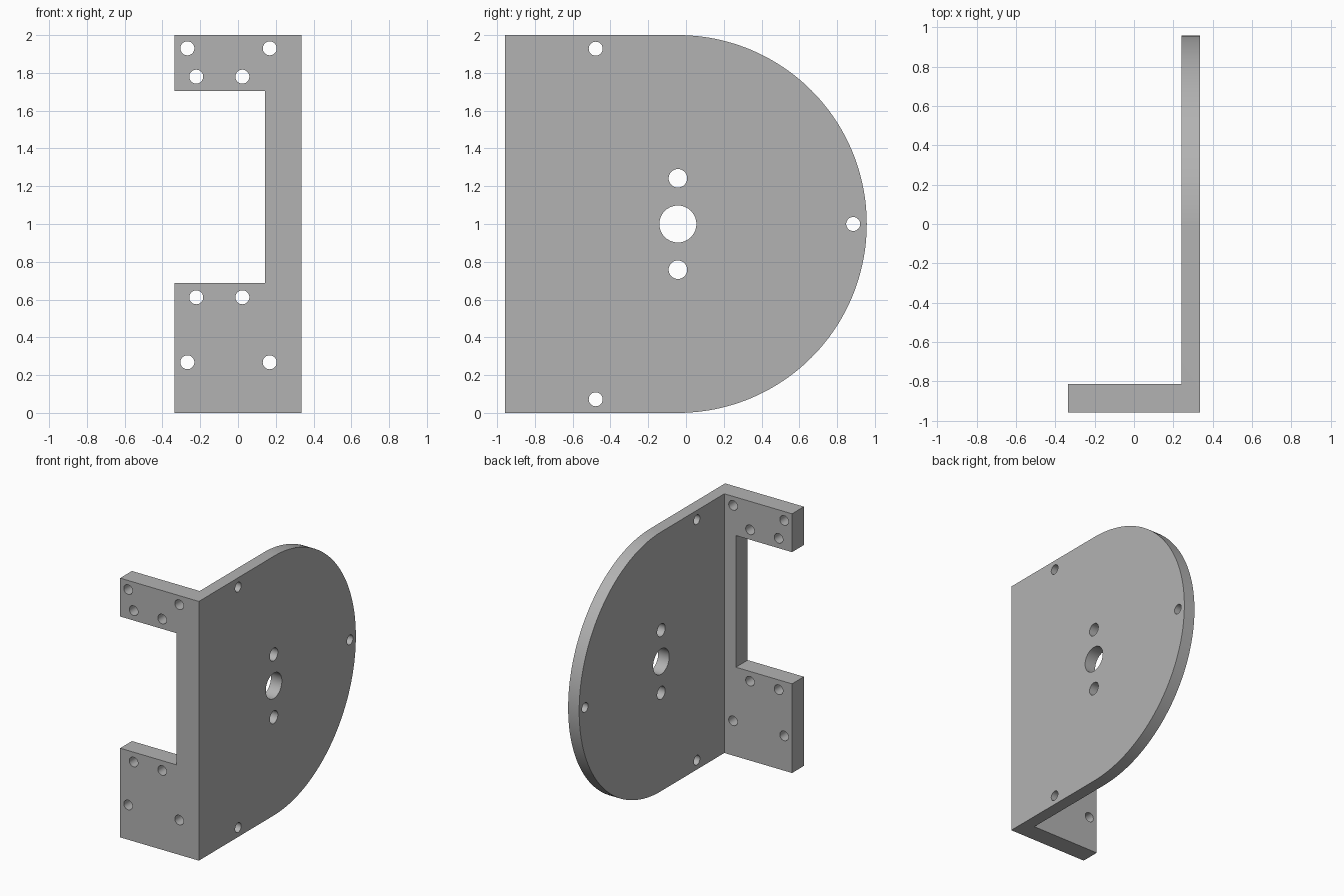
import bpy
import bmesh
from math import sin, cos, pi
from mathutils import Vector, Matrix

if "Cube" in bpy.data.objects:
    bpy.data.objects.remove(bpy.data.objects["Cube"], do_unlink=True)

gray = bpy.data.materials.new("plain_gray")
gray.use_nodes = True
gray.diffuse_color = (0.45, 0.45, 0.45, 1)
gray.node_tree.nodes["Principled BSDF"].inputs["Base Color"].default_value = (0.45, 0.45, 0.45, 1)


def prism(name, points, depth):
    """Extrude a closed outline of 3D points along the depth vector."""
    bm = bmesh.new()
    face = bm.faces.new([bm.verts.new(p) for p in points])
    extruded = bmesh.ops.extrude_face_region(bm, geom=[face])["geom"]
    verts = [v for v in extruded if isinstance(v, bmesh.types.BMVert)]
    bmesh.ops.translate(bm, vec=Vector(depth), verts=verts)
    bmesh.ops.recalc_face_normals(bm, faces=bm.faces)
    mesh = bpy.data.meshes.new(name)
    bm.to_mesh(mesh)
    bm.free()
    obj = bpy.data.objects.new(name, mesh)
    bpy.context.collection.objects.link(obj)
    mesh.materials.append(gray)
    return obj


def cut(target, cutter, operation="DIFFERENCE"):
    """Apply a boolean and discard its cutter."""
    mod = target.modifiers.new("cut", "BOOLEAN")
    mod.operation, mod.solver, mod.object = operation, "EXACT", cutter
    bpy.context.view_layer.objects.active = target
    bpy.ops.object.modifier_apply(modifier=mod.name)
    bpy.data.objects.remove(cutter, do_unlink=True)


def drill(target, centre, radius, axis):
    """Cut a round hole through the target along x or y."""
    ring = [(radius * cos(2 * pi * i / 40), radius * sin(2 * pi * i / 40)) for i in range(40)]
    a, z = centre
    if axis == "X":
        cutter = prism("drill", [(0.1, a + u, z + v) for u, v in ring], (0.4, 0, 0))
    else:
        cutter = prism("drill", [(a + u, -1.1, z + v) for u, v in ring], (0, 0.4, 0))
    cut(target, cutter)


# Angle section: mounting flange along the front, side plate running back
left, right, inner = -0.336, 0.336, 0.242
front, back, flange_back = -0.957, 0.957, -0.813
outline = [(left, front), (right, front), (right, 1.1), (inner, 1.1),
           (inner, flange_back), (left, flange_back)]
bracket = prism("angle_bracket", [(x, y, -0.1) for x, y in outline], (0, 0, 2.2))

# Round the rear of the side plate with a half circle
centre_y = back - 1
steps = 96
arc = [(centre_y + cos(t), 1 + sin(t)) for t in (pi * i / steps - pi / 2 for i in range(steps + 1))]
shape = [(-1.2, 0)] + arc + [(-1.2, 2)]
cut(bracket, prism("round_end", [(-1, y, z) for y, z in shape], (2, 0, 0)), "INTERSECT")

# Notch in the flange
notch = [(-0.6, 0.688), (0.143, 0.688), (0.143, 1.704), (-0.6, 1.704)]
cut(bracket, prism("notch", [(x, -1.1, z) for x, z in notch], (0, 0.5, 0)))

# Flange bolt holes
for z_pair, x_pair in (((0.268, 1.93), (-0.268, 0.168)), ((0.612, 1.78), (-0.221, 0.023))):
    for z in z_pair:
        for x in x_pair:
            drill(bracket, (x, z), 0.037, "Y")

# Side plate: shaft hole, its two neighbours, and three rim holes
drill(bracket, (centre_y, 1), 0.098, "X")
for side in (-1, 1):
    drill(bracket, (centre_y, 1 + side * 0.242), 0.049, "X")
    drill(bracket, (-0.478, 1 + side * 0.928), 0.037, "X")
drill(bracket, (0.885, 1), 0.037, "X")

# Smooth the curved walls, keep corners sharp
bpy.ops.object.select_all(action="DESELECT")
bracket.select_set(True)
bpy.context.view_layer.objects.active = bracket
bpy.ops.object.shade_smooth_by_angle(angle=pi / 6)
